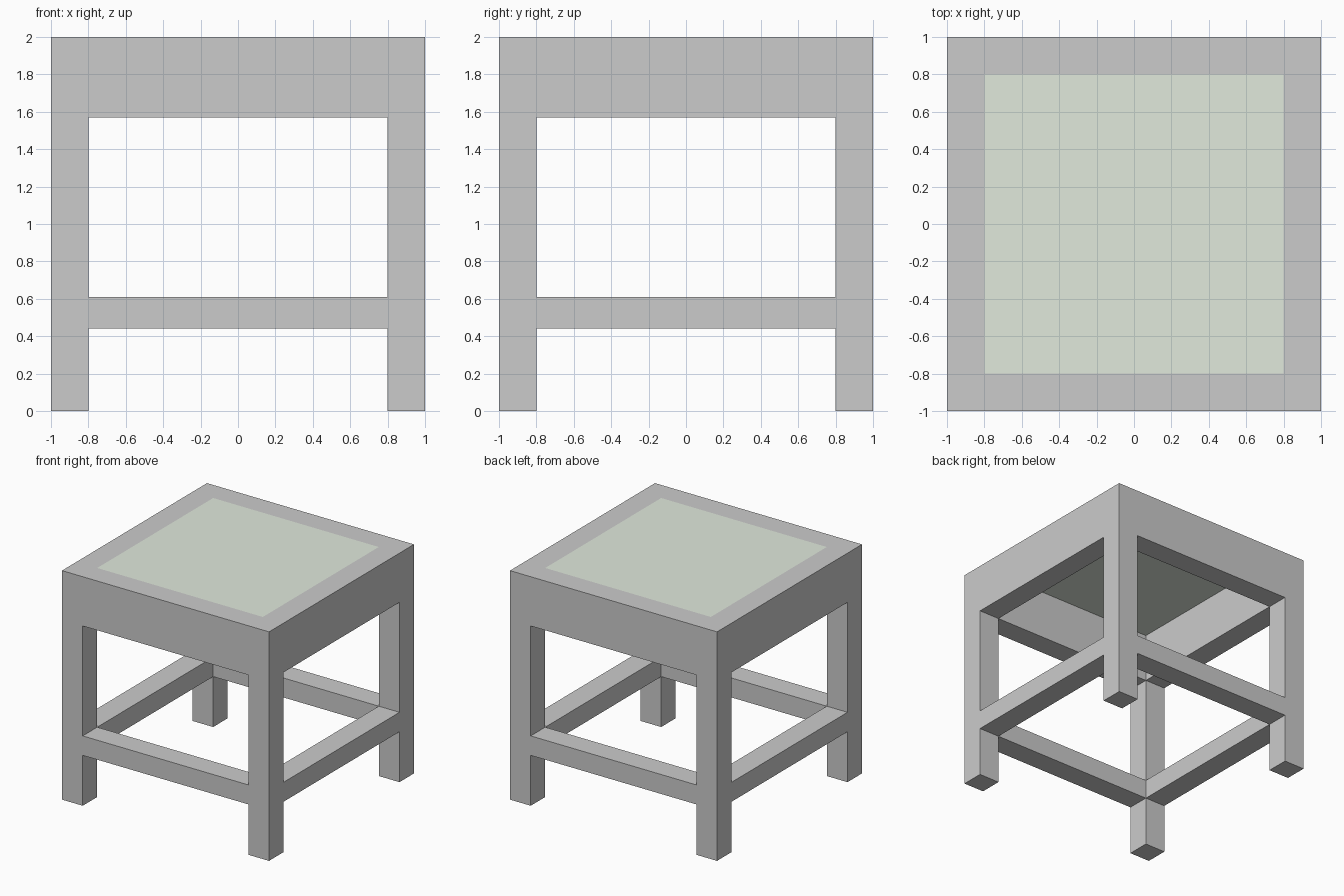
import bpy, bmesh

if "Cube" in bpy.data.objects:
    bpy.data.objects.remove(bpy.data.objects["Cube"])

XY = [-1.0, -0.8, 0.8, 1.0]             # leg and rail thickness steps
Z = [0.0, 0.44, 0.61, 1.57, 2.0]        # foot, stretcher, opening, apron


def solid(i, j, k):
    """True where the frame fills the grid cell: legs, stretchers or apron."""
    if not (0 <= i < 3 and 0 <= j < 3 and 0 <= k < 4):
        return False
    side_x, side_y = i != 1, j != 1
    leg = side_x and side_y
    rail = k in (1, 3) and (side_x or side_y)
    return leg or rail


def make_object(name, bm):
    mesh = bpy.data.meshes.new(name)
    bm.to_mesh(mesh)
    bm.free()
    obj = bpy.data.objects.new(name, mesh)
    bpy.context.collection.objects.link(obj)
    return obj


# Frame: legs, stretchers and apron as one flush, watertight shell
bm = bmesh.new()
for i in range(3):
    for j in range(3):
        for k in range(4):
            if not solid(i, j, k):
                continue
            cell = (i, j, k)
            for axis in range(3):
                for side in (0, 1):
                    near = list(cell)
                    near[axis] += 2 * side - 1
                    if solid(*near):
                        continue
                    u, v = (axis + 1) % 3, (axis + 2) % 3
                    corners = []
                    for du, dv in ((0, 0), (1, 0), (1, 1), (0, 1)):
                        p = list(cell)
                        p[axis] += side
                        p[u] += du
                        p[v] += dv
                        corners.append(bm.verts.new((XY[p[0]], XY[p[1]], Z[p[2]])))
                    bm.faces.new(corners if side else corners[::-1])
bmesh.ops.remove_doubles(bm, verts=bm.verts[:], dist=0.0001)
make_object("stool_frame", bm)

# Seat panel: thin sheet filling the opening inside the apron, flush with the top
bm = bmesh.new()
bm.faces.new([bm.verts.new((x, y, 2.0))
              for x, y in ((-0.8, -0.8), (0.8, -0.8), (0.8, 0.8), (-0.8, 0.8))])
panel = make_object("seat_panel", bm)
mat = bpy.data.materials.new("pale_green")
mat.diffuse_color = (0.75, 0.82, 0.72, 1.0)
mat.use_nodes = True
mat.node_tree.nodes["Principled BSDF"].inputs["Base Color"].default_value = mat.diffuse_color
panel.data.materials.append(mat)
